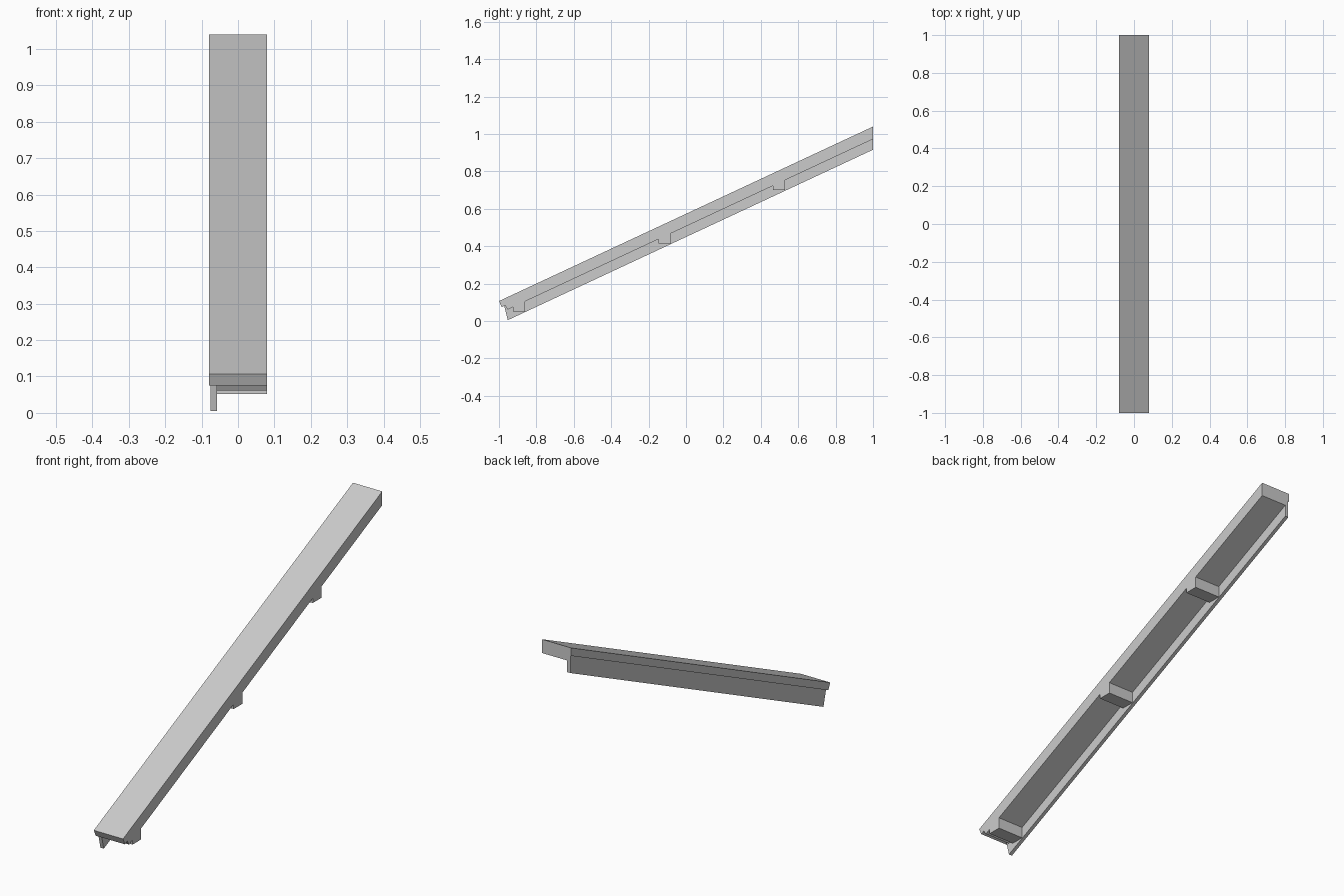
import bpy
import bmesh

cube = bpy.data.objects.get("Cube")
if cube:
    bpy.data.objects.remove(cube, do_unlink=True)

SLOPE = 0.4665
LEFT, RIGHT = 0.079, -0.079      # side edges of the roof strip
FASCIA_OUT, FASCIA_IN = -0.0755, -0.058

grey = bpy.data.materials.new("plain grey")
grey.use_nodes = True
colour = (0.6, 0.6, 0.6, 1)
grey.diffuse_color = colour
grey.node_tree.nodes["Principled BSDF"].inputs["Base Color"].default_value = colour


def on_slope(y, top_z):
    """Point on a line parallel to the roof that reaches top_z at y = 1."""
    return (y, top_z - SLOPE * (1 - y))


def extrude_profile(name, profile, x0, x1):
    """Extrude a closed (y, z) profile sideways from x0 to x1."""
    bm = bmesh.new()
    face = bm.faces.new([bm.verts.new((x0, y, z)) for y, z in profile])
    result = bmesh.ops.extrude_face_region(bm, geom=[face])
    moved = [v for v in result["geom"] if isinstance(v, bmesh.types.BMVert)]
    bmesh.ops.translate(bm, verts=moved, vec=(x1 - x0, 0, 0))
    bmesh.ops.recalc_face_normals(bm, faces=bm.faces)
    mesh = bpy.data.meshes.new(name)
    bm.to_mesh(mesh)
    bm.free()
    mesh.materials.append(grey)
    obj = bpy.data.objects.new(name, mesh)
    bpy.context.collection.objects.link(obj)


PLATE_TOP, PLATE_BOTTOM, CORE_BOTTOM, FASCIA_BOTTOM = 1.04, 1.001, 0.973, 0.916

# Thin roof plate with a square-cut front edge
extrude_profile("roof_plate", [
    on_slope(-1, PLATE_TOP), on_slope(-0.985, PLATE_BOTTOM),
    on_slope(1, PLATE_BOTTOM), on_slope(1, PLATE_TOP)], RIGHT, LEFT)

# Thicker lower layer with three level support blocks along its underside
core = [on_slope(-0.967, PLATE_BOTTOM), on_slope(-0.953, CORE_BOTTOM)]
for back in (-0.86, -0.08, 0.53):
    front = back - 0.066
    seat = on_slope(back, CORE_BOTTOM)[1] - 0.054
    core += [on_slope(front, CORE_BOTTOM), (front, seat),
             (back, seat), on_slope(back, CORE_BOTTOM)]
core += [on_slope(1, CORE_BOTTOM), on_slope(1, PLATE_BOTTOM)]
extrude_profile("lower_layer_with_blocks", core, FASCIA_IN, LEFT)

# Deep board hanging along the right edge
extrude_profile("side_fascia", [
    on_slope(-0.972, PLATE_BOTTOM), on_slope(-0.953, FASCIA_BOTTOM),
    on_slope(1, FASCIA_BOTTOM), on_slope(1, PLATE_BOTTOM)], FASCIA_OUT, FASCIA_IN)
